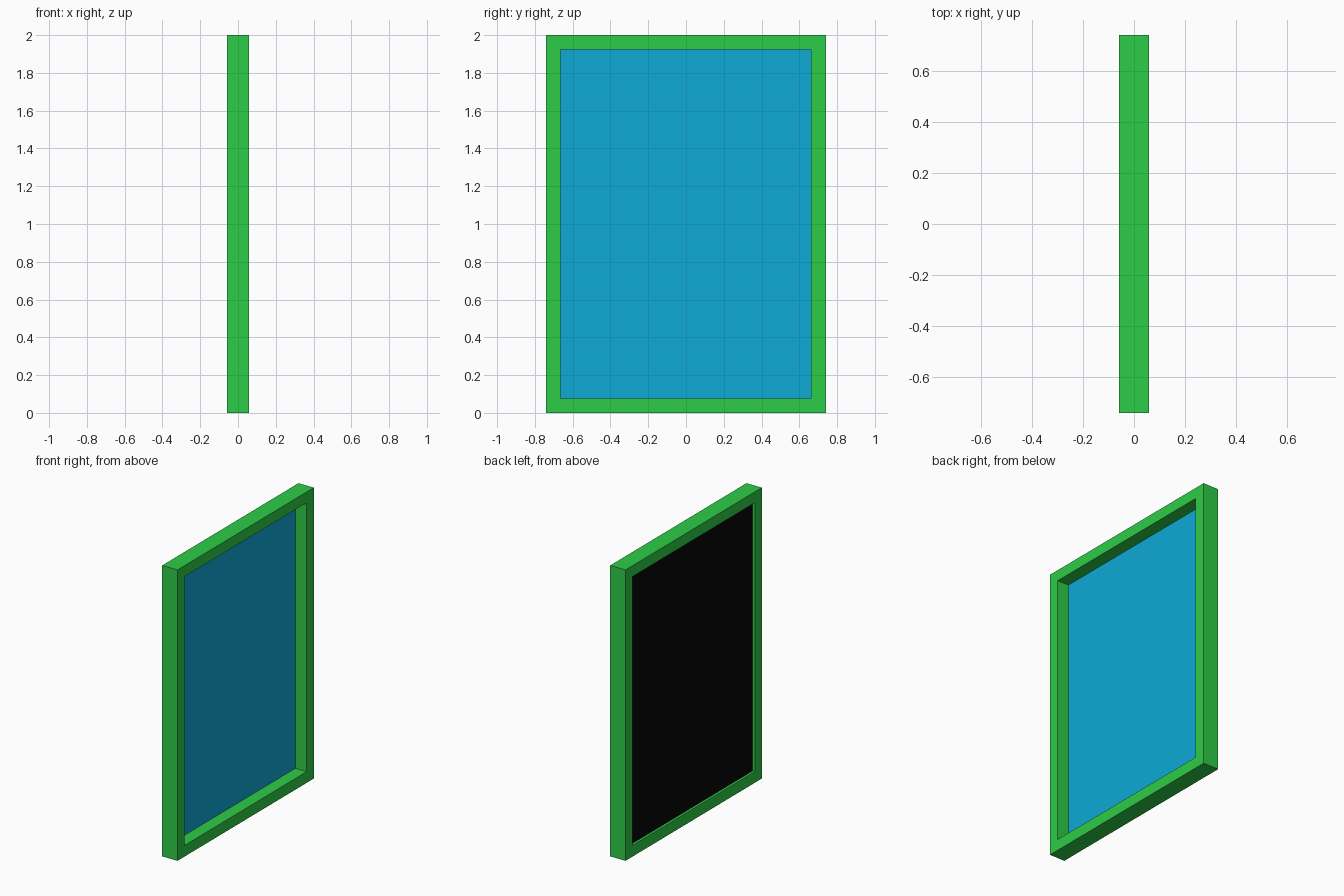
import bpy, bmesh

if "Cube" in bpy.data.objects:
    bpy.data.objects.remove(bpy.data.objects["Cube"])

X = 0.058                                   # half depth of the frame
OUTER = (-0.74, 0.74, 0.0, 2.0)             # y0, y1, z0, z1
INNER = (-0.665, 0.663, 0.077, 1.925)


def material(name, rgb):
    m = bpy.data.materials.new(name)
    m.diffuse_color = (*rgb, 1)
    m.use_nodes = True
    m.node_tree.nodes["Principled BSDF"].inputs["Base Color"].default_value = m.diffuse_color
    return m


def make(name, bm, mat):
    mesh = bpy.data.meshes.new(name)
    bm.to_mesh(mesh)
    bm.free()
    mesh.materials.append(mat)
    ob = bpy.data.objects.new(name, mesh)
    bpy.context.collection.objects.link(ob)
    return ob


def rect(bm, x, box):
    y0, y1, z0, z1 = box
    return [bm.verts.new((x, y, z)) for y, z in ((y0, z0), (y1, z0), (y1, z1), (y0, z1))]


def panel(name, x, facing, mat):
    bm = bmesh.new()
    verts = rect(bm, x, INNER)
    bm.faces.new(verts if facing > 0 else verts[::-1])
    return make(name, bm, mat)


green = material("frame_green", (0.027, 0.604, 0.063))
blue = material("glass_blue", (0.0044, 0.402, 0.672))
black = material("backing_black", (0.002, 0.002, 0.002))

# Rectangular frame: four loops joined into a closed ring
bm = bmesh.new()
loops = [rect(bm, X, OUTER), rect(bm, X, INNER), rect(bm, -X, INNER), rect(bm, -X, OUTER)]
for k in range(4):
    a, b = loops[k], loops[(k + 1) % 4]
    for i in range(4):
        j = (i + 1) % 4
        bm.faces.new((a[i], a[j], b[j], b[i]))
bmesh.ops.recalc_face_normals(bm, faces=bm.faces)
make("frame", bm, green)

# Blue pane set deep from the front, black backing just behind it
panel("glass_pane", -0.028, 1, blue)
panel("backing_panel", -0.041, -1, black)
